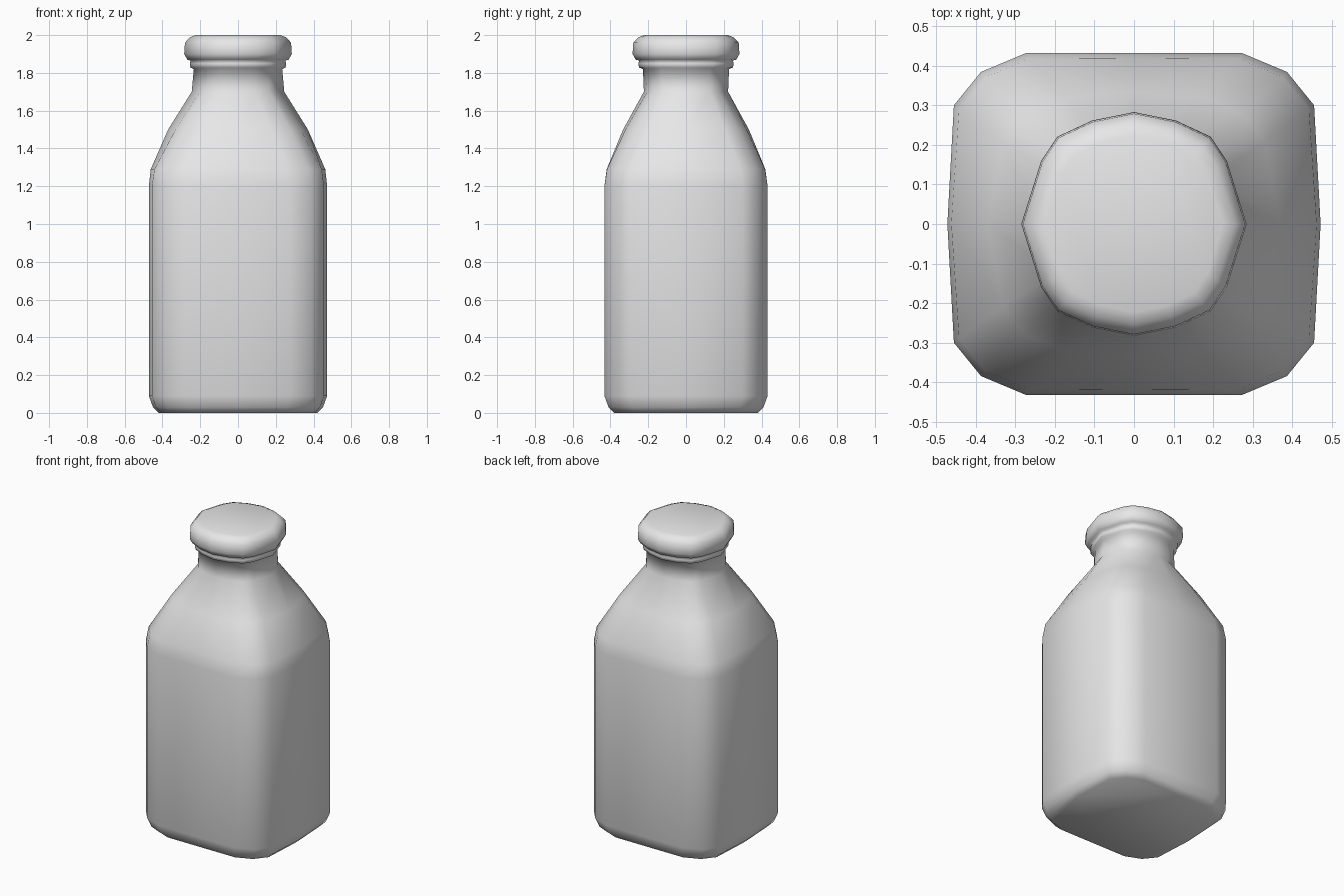
import bpy
import bmesh

cube = bpy.data.objects.get("Cube")
if cube:
    bpy.data.objects.remove(cube, do_unlink=True)

grey = bpy.data.materials.new("plain grey")
grey.use_nodes = True
grey.diffuse_color = (0.8, 0.8, 0.8, 1)
grey.node_tree.nodes["Principled BSDF"].inputs["Base Color"].default_value = (0.8, 0.8, 0.8, 1)

# One quadrant of each cross-section, scaled to a half-width of one
SQUARE = [(1, 0), (0.965, 0.695), (0.82, 0.89), (0.58, 1), (0, 1)]
ROUND = [(1, 0), (0.825, 0.56), (0.68, 0.78), (0.37, 0.925), (0, 1)]


def full_ring(quadrant):
    """Mirror a quadrant into a closed ring of sixteen points."""
    half = quadrant + [(-x, y) for x, y in reversed(quadrant[:-1])]
    return half + [(x, -y) for x, y in reversed(half[1:-1])]


def loft(name, rows):
    """Skin rows of (z, half width, half depth, roundness)."""
    bm = bmesh.new()
    rings = []
    for z, w, d, t in rows:
        ring = []
        for (sx, sy), (rx, ry) in zip(full_ring(SQUARE), full_ring(ROUND)):
            x, y = sx + (rx - sx) * t, sy + (ry - sy) * t
            ring.append(bm.verts.new((x * w, y * d, z)))
        rings.append(ring)
    for low, high in zip(rings, rings[1:]):
        for i in range(len(low)):
            j = (i + 1) % len(low)
            bm.faces.new((low[i], low[j], high[j], high[i]))
    bm.faces.new(rings[0][::-1])
    bm.faces.new(rings[-1])
    for face in bm.faces:
        face.smooth = True
    mesh = bpy.data.meshes.new(name)
    bm.to_mesh(mesh)
    bm.free()
    mesh.materials.append(grey)
    obj = bpy.data.objects.new(name, mesh)
    bpy.context.collection.objects.link(obj)
    return obj


# Square body, sloping shoulders, round neck, collar and lid in one skin
loft("bottle", [
    (0.0, 0.42, 0.38, 0),
    (0.03, 0.45, 0.41, 0),
    (0.09, 0.472, 0.432, 0),
    (1.20, 0.472, 0.432, 0),
    (1.29, 0.462, 0.42, 0.05),
    (1.50, 0.37, 0.333, 0.5),
    (1.70, 0.245, 0.223, 1),
    (1.82, 0.234, 0.228, 1),
    (1.828, 0.252, 0.248, 1),
    (1.85, 0.255, 0.253, 1),
    (1.865, 0.25, 0.248, 1),
    (1.87, 0.268, 0.266, 1),
    (1.90, 0.285, 0.283, 1),
    (1.96, 0.281, 0.279, 1),
    (1.988, 0.255, 0.253, 1),
    (2.0, 0.225, 0.223, 1),
])
